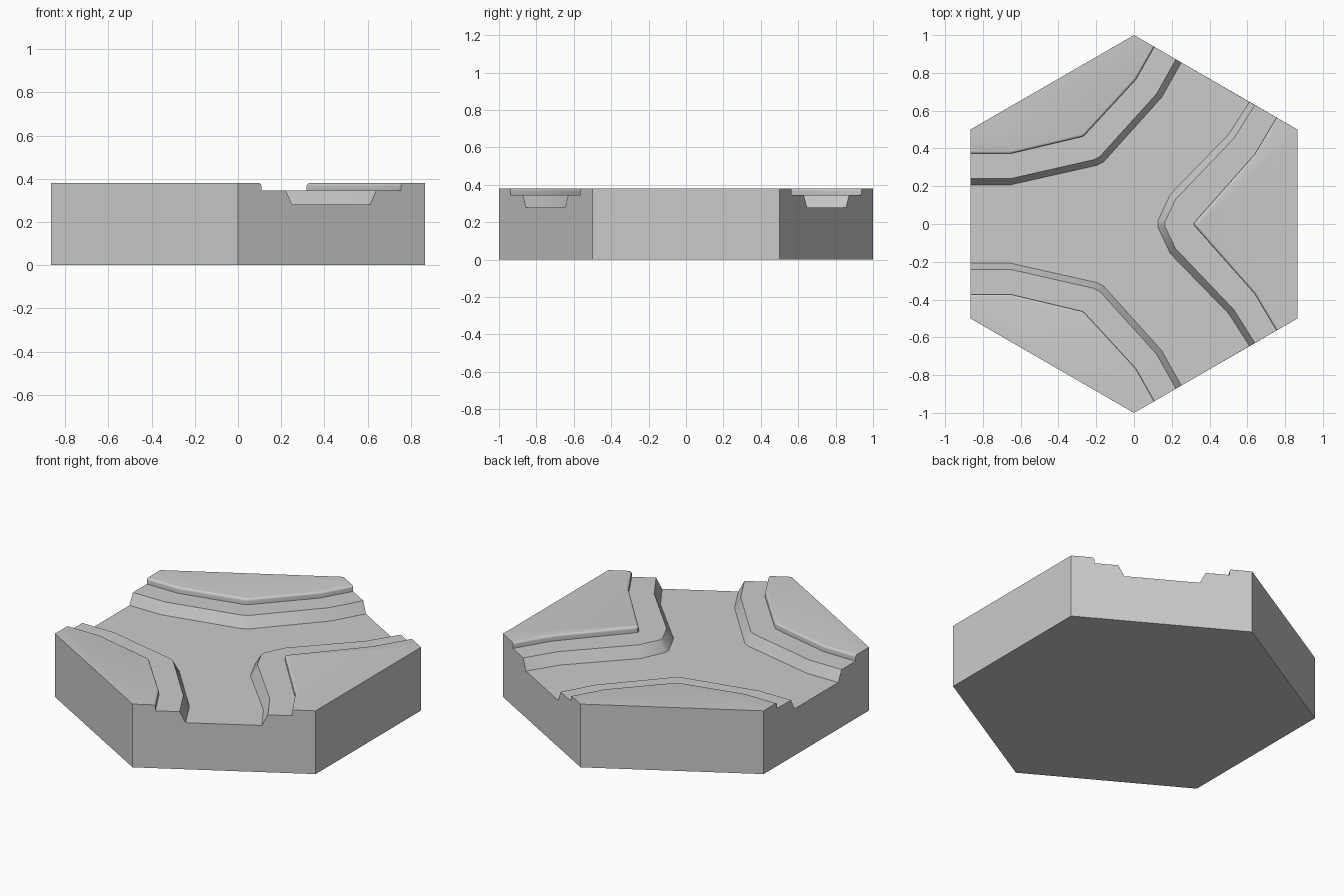
import bpy, bmesh, math

cube = bpy.data.objects.get("Cube")
if cube:
    bpy.data.objects.remove(cube, do_unlink=True)

TOP, LEDGE, BED = 0.38, 0.345, 0.28
R = math.sqrt(3) / 2

# Each bank: lip of the ledge, foot of the upper step, outer tile corners
lip_back = [(-R, .24), (-.655, .24), (-.215, .34), (-.18, .358), (.12, .69), (.222, .872)]
foot_back = [(-R, .372), (-.655, .372), (-.275, .462), (-.26, .472), (.01, .765), (.108, .938)]
lip_side = [(.64, .63), (.53, .455), (.22, .13), (.165, .015)]
foot_side = [(.755, .564), (.64, .37), (.33, .02), (.318, .006)]


def mirror(path):
    return [(x, -y) for x, y in reversed(path)]


banks = [
    (lip_back, foot_back, [(-R, .5), (0, 1)]),
    (lip_side + mirror(lip_side), foot_side + mirror(foot_side), [(R, .5), (R, -.5)]),
    (mirror(lip_back), mirror(foot_back), [(0, -1), (-R, -.5)]),
]

# Bank cross-section: position (0 = lip, 1 = foot) and height, from bed to rounded top
radius, steps = 0.013, 4
section = [(-.25, BED), (0, LEDGE), (1, LEDGE)]
for i in range(steps + 1):
    a = math.pi / 2 * i / steps
    section.append((1 + .1 * (1 - math.cos(a)), TOP - radius * (1 - math.sin(a))))

bm = bmesh.new()
built = []
for lip, foot, corners in banks:
    # Sloped shore, ledge and step
    rows = [[bm.verts.new((l[0] + (f[0] - l[0]) * t, l[1] + (f[1] - l[1]) * t, z))
             for l, f in zip(lip, foot)] for t, z in section]
    for low, high in zip(rows, rows[1:]):
        for j in range(len(low) - 1):
            bm.faces.new((low[j], low[j + 1], high[j + 1], high[j]))
    # Bank top and plain outer wall
    upper = [bm.verts.new((x, y, TOP)) for x, y in corners]
    lower = [bm.verts.new((x, y, 0)) for x, y in corners]
    bm.faces.new(rows[-1] + upper[::-1])
    bm.faces.new(upper + lower[::-1])
    built.append((rows, upper, lower))

# Notched walls where the channel leaves the tile
for i, (rows, upper, lower) in enumerate(built):
    next_rows, next_upper, next_lower = built[(i + 1) % 3]
    bm.faces.new([lower[1], upper[1]] + [r[-1] for r in reversed(rows)]
                 + [r[0] for r in next_rows] + [next_upper[0], next_lower[0]])

# Channel bed and underside
bm.faces.new([v for rows, _, _ in built for v in rows[0]])
bm.faces.new([v for _, _, lower in built for v in lower])
bmesh.ops.recalc_face_normals(bm, faces=bm.faces[:])

mesh = bpy.data.meshes.new("river_tile")
bm.to_mesh(mesh)
bm.free()
tile = bpy.data.objects.new("river_tile", mesh)
bpy.context.collection.objects.link(tile)

# Plain grey material
grey = bpy.data.materials.new("light_grey")
grey.use_nodes = True
colour = (0.6, 0.6, 0.6, 1)
grey.diffuse_color = colour
grey.node_tree.nodes["Principled BSDF"].inputs["Base Color"].default_value = colour
mesh.materials.append(grey)

bpy.ops.object.select_all(action='DESELECT')
tile.select_set(True)
bpy.context.view_layer.objects.active = tile
bpy.ops.object.shade_smooth_by_angle(angle=math.radians(30))
